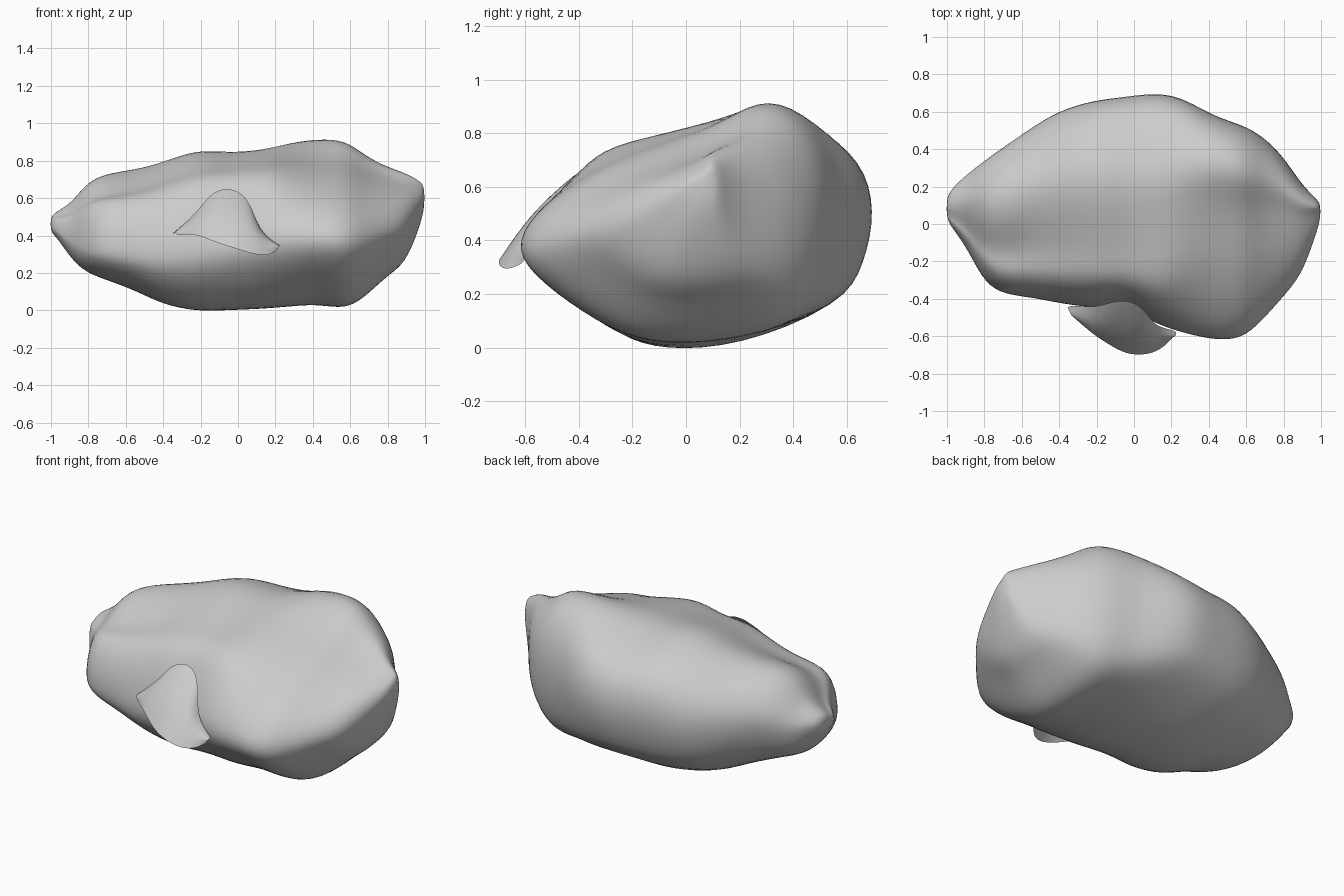
import bpy, bmesh, math
from mathutils import Vector, noise

cube = bpy.data.objects.get("Cube")
if cube:
    bpy.data.objects.remove(cube, do_unlink=True)

stone = bpy.data.materials.new("stone grey")
stone.use_nodes = True
grey = (0.6, 0.6, 0.6, 1)
stone.diffuse_color = grey
stone.node_tree.nodes["Principled BSDF"].inputs["Base Color"].default_value = grey


def make_object(name, bm, levels):
    """Turn a bmesh cage into a smooth subdivided object."""
    mesh = bpy.data.meshes.new(name)
    bm.to_mesh(mesh)
    bm.free()
    mesh.materials.append(stone)
    for face in mesh.polygons:
        face.use_smooth = True
    obj = bpy.data.objects.new(name, mesh)
    bpy.context.collection.objects.link(obj)
    subdivision = obj.modifiers.new("smooth surface", "SUBSURF")
    subdivision.levels = subdivision.render_levels = levels
    return obj


def bridge(bm, rows, closed):
    """Skin neighbouring rows of vertices with quads."""
    for a, b in zip(rows, rows[1:]):
        count = len(a)
        for i in range(count if closed else count - 1):
            j = (i + 1) % count
            bm.faces.new((a[i], a[j], b[j], b[i]))


def normalised(points):
    """Fit a cross-section into the unit square."""
    us, vs = zip(*points)
    return [((u - min(us)) / (max(us) - min(us)),
             (v - min(vs)) / (max(vs) - min(vs))) for u, v in points]


# Cross-sections (depth, height) in hundredths: ledged end, middle and crested end
ledge_section = normalised([
    (-35, 30), (-34, 42), (-30, 53), (-23, 61), (-13, 63), (2, 71), (18, 75), (33, 69),
    (43, 58), (45, 47), (42, 35), (33, 22), (8, 14), (-10, 14), (-24, 18), (-32, 24)])
middle_section = normalised([
    (-53, 34), (-50, 48), (-43, 62), (-34, 73), (-18, 78), (5, 83), (25, 85), (47, 78),
    (63, 69), (69, 51), (65, 32), (55, 17), (20, 3), (-10, 0), (-27, 5), (-45, 20)])
crest_section = normalised([
    (-61, 37), (-55, 50), (-40, 62), (-20, 72), (0, 79), (15, 85), (30, 92), (45, 84),
    (53, 68), (55, 48), (51, 26), (41, 11), (15, 4), (-12, 3), (-33, 11), (-52, 25)])


def section_at(x):
    """Blend the three cross-sections along the boulder."""
    if x < 0.08:
        a, b, t = ledge_section, middle_section, (x + 0.65) / 0.73
    else:
        a, b, t = middle_section, crest_section, (x - 0.08) / 0.37
    t = min(max(t, 0), 1)
    return normalised([Vector(p).lerp(Vector(q), t) for p, q in zip(a, b)])


# Stations along the boulder: x, front, back, bottom, top in hundredths
stations = [
    (-100, 2, 14, 42, 50), (-96, -4, 20, 38, 53), (-89, -14, 27, 28, 58),
    (-81, -28, 33, 21, 67), (-71, -36, 40, 17, 73), (-55, -39, 51, 11, 76),
    (-40, -42, 60, 4, 80), (-22, -45, 66, 0, 86), (-5, -46, 68, 0, 85),
    (13, -54, 70, 1, 86), (28, -59, 66, 2, 90), (43, -62, 58, 3, 92),
    (57, -61, 53, 2, 91), (68, -52, 47, 8, 84), (79, -40, 37, 18, 78),
    (89, -27, 23, 26, 74), (96, -10, 15, 43, 70), (100, 1, 11, 55, 67)]

# Hollows: centre, radius, depth
hollows = [((-0.69, -0.13, 0.64), 0.1, 0.03), ((-0.07, -0.42, 0.55), 0.12, 0.025)]

# Main boulder
bm = bmesh.new()
rings = []
for x, front, back, bottom, top in stations:
    ring = [Vector((x, front + u * (back - front), bottom + v * (top - bottom))) / 100
            for u, v in section_at(x / 100)]
    rings.append([bm.verts.new(p) for p in ring])
bridge(bm, rings, True)
bm.faces.new(rings[0])
bm.faces.new(rings[-1])
bmesh.ops.recalc_face_normals(bm, faces=bm.faces)
bm.normal_update()

# Swell the cage so the smoothed surface keeps its full size
swell = {vert: sum((vert.co - edge.other_vert(vert).co for edge in vert.link_edges),
                   Vector()) / 7 for ring in rings[1:-1] for vert in ring}
for vert, offset in swell.items():
    vert.co += offset

# Weathering
for vert in bm.verts:
    push = 0.01 * noise.noise(vert.co * 4)
    for centre, radius, depth in hollows:
        distance = (vert.co - Vector(centre)).length
        push -= depth * math.exp(-(distance / radius) ** 2)
    vert.co += vert.normal * push
make_object("boulder", bm, 2)

# Thin flake leaning on the front: upper and lower edges in hundredths
upper_edge = [(-36, -43, 40), (-21, -45, 53), (-14, -42, 64), (-2, -40, 66),
              (7, -47, 58), (11, -55, 42), (23, -57, 34)]
lower_edge = [(-32, -50, 40), (-22, -59, 41), (-14, -64, 37), (-4, -70, 34),
              (8, -70, 30), (16, -66, 29), (21, -60, 32)]
bm = bmesh.new()
rows = []
steps = 4
for k in range(steps + 1):
    t = k / steps
    bulge = Vector((0, -1, 1)) * 0.015 * math.sin(math.pi * t)
    rows.append([bm.verts.new(Vector(a).lerp(Vector(b), t) / 100 + bulge)
                 for a, b in zip(upper_edge, lower_edge)])
bridge(bm, rows, False)
bm.normal_update()
if sum(face.normal.z for face in bm.faces) < 0:
    bmesh.ops.reverse_faces(bm, faces=bm.faces)
make_object("front_flake", bm, 2)
